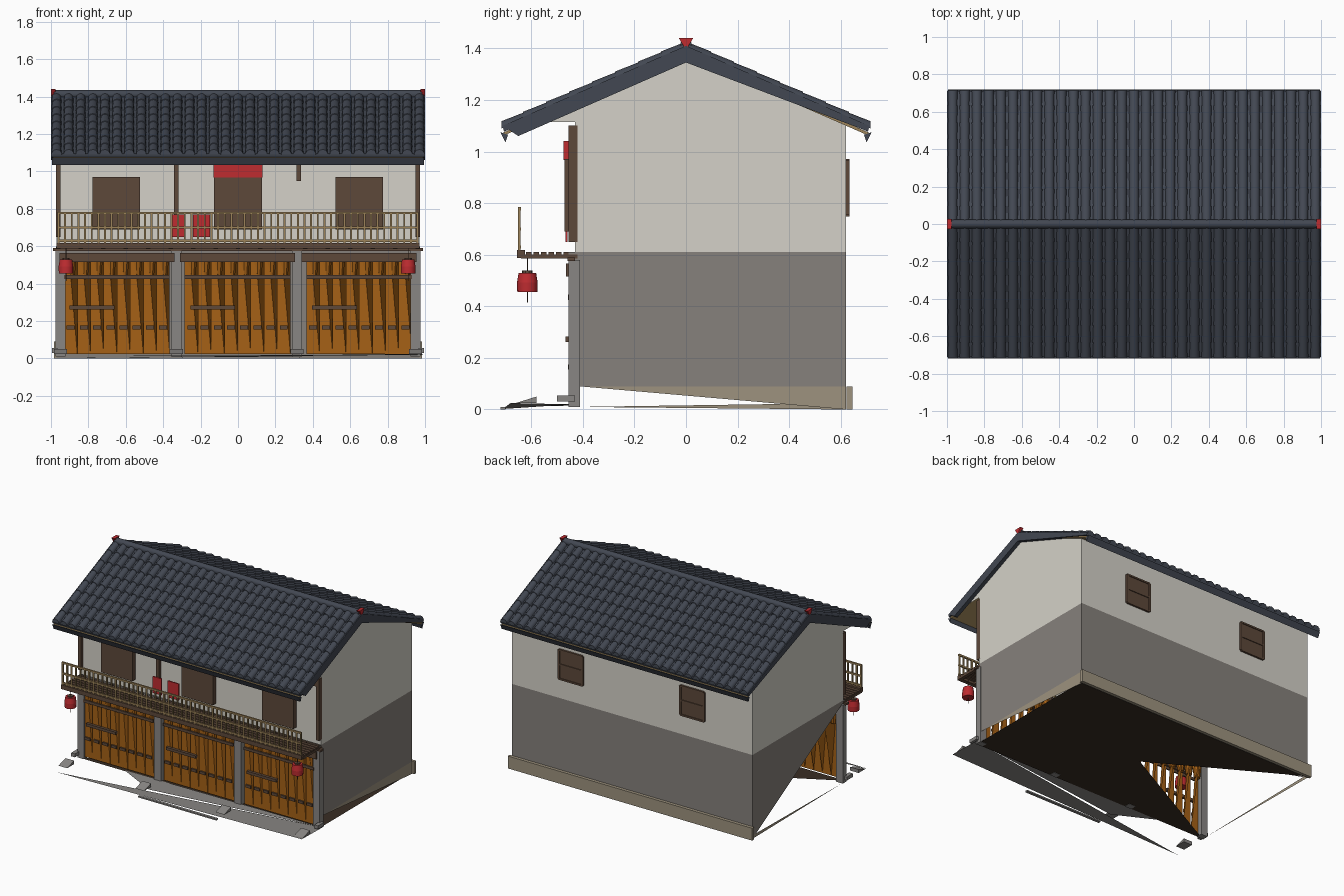
import bpy, bmesh, math
from mathutils import Vector, Matrix

if "Cube" in bpy.data.objects:
    bpy.data.objects.remove(bpy.data.objects["Cube"])


def material(name, r, g, b):
    m = bpy.data.materials.new(name)
    m.use_nodes = True
    m.diffuse_color = (r, g, b, 1)
    m.node_tree.nodes["Principled BSDF"].inputs["Base Color"].default_value = (r, g, b, 1)
    return m


PLASTER = material("white plaster", 0.66, 0.64, 0.58)
RENDER = material("grey render", 0.24, 0.22, 0.2)
SLATE = material("slate tile", 0.055, 0.064, 0.085)
WOOD = material("dark wood", 0.11, 0.065, 0.042)
ORANGE = material("orange wood", 0.38, 0.12, 0.008)
BAMBOO = material("bamboo", 0.34, 0.23, 0.1)
TAN = material("tan stone", 0.34, 0.29, 0.21)
STONE = material("grey stone", 0.25, 0.24, 0.23)
RED = material("red", 0.52, 0.025, 0.03)
FLOOR = material("dark floor", 0.04, 0.026, 0.017)


class Part:
    """Gathers simple shapes into one named object."""

    def __init__(self):
        self.bm = bmesh.new()

    def box(self, x0, x1, y0, y1, z0, z1):
        m = Matrix.LocRotScale(Vector((x0 + x1, y0 + y1, z0 + z1)) / 2, None,
                               Vector((x1 - x0, y1 - y0, z1 - z0)))
        bmesh.ops.create_cube(self.bm, size=1, matrix=m)
        return self

    def face(self, *points):
        self.bm.faces.new([self.bm.verts.new(p) for p in points])
        return self

    def prism(self, x0, x1, profile):
        """Extrudes a (y, z) outline along x."""
        a = [self.bm.verts.new((x0, y, z)) for y, z in profile]
        b = [self.bm.verts.new((x1, y, z)) for y, z in profile]
        fs = [self.bm.faces.new(a), self.bm.faces.new(b[::-1])]
        for i in range(len(a)):
            fs.append(self.bm.faces.new((a[i - 1], b[i - 1], b[i], a[i])))
        bmesh.ops.recalc_face_normals(self.bm, faces=fs)
        return self

    def cylinder(self, x, y, z0, z1, r0, r1, sides=12):
        bmesh.ops.create_cone(self.bm, cap_ends=True, segments=sides, radius1=r0, radius2=r1,
                              depth=z1 - z0, matrix=Matrix.Translation((x, y, (z0 + z1) / 2)))
        return self

    def finish(self, name, mat, smooth=False):
        me = bpy.data.meshes.new(name)
        self.bm.to_mesh(me)
        self.bm.free()
        me.materials.append(mat)
        ob = bpy.data.objects.new(name, me)
        bpy.context.collection.objects.link(ob)
        if smooth:
            bpy.ops.object.select_all(action='DESELECT')
            ob.select_set(True)
            bpy.context.view_layer.objects.active = ob
            bpy.ops.object.shade_smooth_by_angle(angle=math.radians(40))
        return ob


W, FRONT, BACK = 0.97, -0.455, 0.62
MID, TOP = 0.61, 1.115


def roof_z(y, drop=0):
    return 1.425 - 0.437 * abs(y) - drop


# Lower walls: the right-hand end is cut back to a triangle
Part().face((W, FRONT, 0.09), (W, BACK, 0.09), (W, BACK, MID), (W, FRONT, MID)) \
      .face((W, BACK, 0), (-W, BACK, 0), (-W, BACK, MID), (W, BACK, MID)) \
      .face((-W, BACK, 0), (-W, FRONT, MID), (-W, BACK, MID)) \
      .finish("lower_walls", RENDER)

# Upper walls and gables
upper = Part()
for s in (-1, 1):
    pts = [(s * W, y, z) for y, z in ((-0.43, MID), (BACK, MID), (BACK, TOP), (-0.43, TOP))]
    upper.face(*pts[::s])
    pts = [(s * W, y, z) for y, z in ((-0.53, TOP), (BACK, TOP), (0, 1.36))]
    upper.face(*pts[::s])
upper.face((-W, -0.43, MID), (W, -0.43, MID), (W, -0.43, TOP), (-W, -0.43, TOP))
upper.face((W, BACK, MID), (-W, BACK, MID), (-W, BACK, TOP), (W, BACK, TOP))
upper.finish("upper_walls", PLASTER)

# Floor with a notch, plinth and paving
Part().face((-W, FRONT, 0.012), (0, 0.06, 0.012), (-W, BACK, 0.012), (W, BACK, 0.012),
            (W, FRONT, 0.012)).finish("floor", FLOOR)
plinth = Part().box(-0.985, 0.985, BACK + 0.002, 0.645, 0, 0.09)
plinth.face((W, FRONT + 0.04, 0.09), (W, BACK, 0), (W, BACK, 0.09))
plinth.face((-W, FRONT + 0.04, 0.01), (-W, BACK, 0.025), (-W, BACK, 0))
plinth.finish("plinth", TAN)
Part().face((0.99, -0.44, 0.02), (-0.97, -0.71, 0.002), (0.99, -0.68, 0.025)) \
      .face((0.99, -0.44, 0.02), (-0.6, -0.45, 0.015), (-0.3, -0.6, 0.012)) \
      .finish("paving", STONE)
Part().box(-0.3, 0.33, -0.72, -0.7, 0, 0.01).finish("front_step", STONE)

# Ground-floor columns and their foot stones
columns, feet = Part(), Part()
for x in (-0.95, -0.33, 0.315, 0.95):
    columns.box(x - 0.027, x + 0.027, FRONT, -0.41, 0.01, 0.58)
    feet.prism(x - 0.035, x + 0.035, [(-0.66, 0.025), (-0.58, 0.025), (-0.58, 0.05)])
for s in (-1, 1):
    feet.box(s * 0.98 - 0.015, s * 0.98 + 0.015, -0.5, -0.43, 0.03, 0.055)
columns.finish("columns", STONE)
feet.finish("foot_stones", STONE)

# Shopfront: twisted shutter leaves with rails and lintels
leaves, rails = Part(), Part()
Z0, Z1, Y = 0.025, 0.53, -0.445
for x0, x1 in ((-0.93, -0.365), (-0.285, 0.28), (0.365, 0.93)):
    w = (x1 - x0) / 8
    for i in range(8):
        a, b = x0 + i * w, x0 + (i + 1) * w
        leaves.face((a, Y, Z0), (b, Y, Z0), (a + 0.4 * w, Y, Z1), (a, Y, Z1))
        leaves.face((b, Y, Z0), (b, Y + 0.1, Z1), (a + 0.4 * w, Y, Z1))
        leaves.cylinder((a + b) / 2, Y + 0.025, 0.43, Z1, 0.3 * w, 0.46 * w, 10)
        rails.box(a + 0.2 * w, b - 0.2 * w, Y - 0.012, Y - 0.002, 0.155, 0.175)
    rails.box(x0, x1, Y - 0.012, Y - 0.002, 0.425, 0.445)
    rails.box(x0 + 0.03, x0 + 0.27, Y - 0.022, Y - 0.002, 0.262, 0.282)
    rails.box(x0 - 0.025, x1 + 0.025, FRONT - 0.01, -0.41, 0.515, 0.565)
leaves.finish("shutter_leaves", ORANGE)
rails.finish("shutter_rails_and_lintels", WOOD)

# Balcony deck, slats and joists
deck = Part().box(-0.99, 0.99, -0.46, -0.43, 0.575, 0.59)
deck.box(-W, W, -0.655, -0.625, 0.587, 0.618)
for i in range(6):
    y = -0.62 + i * 0.029
    deck.box(-W, W, y, y + 0.021, 0.6, 0.61)
for i in range(17):
    x = -0.96 + i * 0.12
    deck.box(x - 0.012, x + 0.012, -0.64, -0.42, 0.585, 0.6)
deck.finish("balcony_deck", WOOD)

# Bamboo railing
rail = Part()
for z in (0.63, 0.7, 0.778):
    rail.box(-0.965, 0.965, -0.652, -0.64, z - 0.006, z + 0.006)
for i in range(55):
    x = -0.96 + i * 1.92 / 54
    rail.box(x - 0.005, x + 0.005, -0.651, -0.641, 0.61, 0.78)
rail.finish("balcony_railing", BAMBOO)

# Upper posts and eave beam
posts = Part().box(-W, W, FRONT, -0.43, 1.04, 1.1)
for x, z in ((-0.96, 0.65), (-0.33, 0.65), (0.325, 0.95), (0.96, 0.65)):
    posts.box(x - 0.012, x + 0.012, FRONT, -0.42, z, 1.1)
posts.finish("upper_posts", WOOD)


# Window shutters: panel with framing boards
def window(part, x, w, z0, z1, wall, out):
    def slab(xa, xb, za, zb, d0, d1):
        ya, yb = sorted((wall + out * d0, wall + out * d1))
        part.box(xa, xb, ya, yb, za, zb)
    slab(x - w, x + w, z0, z1, 0, 0.008)
    for s in (-1, 1):
        slab(x + s * w - 0.008, x + s * w + 0.008, z0, z1, 0, 0.014)
    for z in (z0, (z0 + z1) / 2, z1):
        slab(x - w, x + w, z - 0.006, z + 0.006, 0, 0.014)


windows = Part()
for x in (-0.65, 0, 0.648):
    windows.box(x - 0.127, x + 0.127, -0.47, -0.432, 0.69, 0.97)
for x in (-0.49, 0.49):
    window(windows, x, 0.095, 0.755, 0.965, BACK, 1)
windows.finish("window_shutters", WOOD)

# Red sign boards
Part().box(-0.13, 0.13, -0.475, -0.455, 0.968, 1.04) \
      .box(-0.36, -0.29, -0.468, -0.46, 0.65, 0.77) \
      .box(-0.24, -0.15, -0.468, -0.46, 0.65, 0.77).finish("sign_boards", RED)

# Roof slabs, barge boards, soffits and eave strips
roof, soffit = Part(), Part()
for s in (-1, 1):
    roof.prism(-1, 1, [(0, roof_z(0, 0.02)), (s * 0.71, roof_z(0.71, 0.02)),
                       (s * 0.705, roof_z(0.705, 0.04)), (0, roof_z(0, 0.04))])
    soffit.prism(-0.99, 0.99, [(s * 0.44, roof_z(0.44, 0.042)), (s * 0.71, roof_z(0.71, 0.042)),
                               (s * 0.7, roof_z(0.7, 0.054)), (s * 0.44, roof_z(0.44, 0.054))])
    roof.prism(-0.995, 0.995, [(s * 0.72, 1.075), (s * 0.69, 1.065), (s * 0.7, 1.035)])
    end = (-0.65, 1.06) if s < 0 else (0.7, 1.08)
    for x in (-1, 0.972):
        roof.prism(x, x + 0.028, [(0, roof_z(0, 0.015)), (s * 0.71, roof_z(0.71, 0.015)),
                                  end, (0, 1.345)])
roof.finish("roof_slabs", SLATE)
soffit.finish("eave_soffits", BAMBOO)

# Overlapping rounded cover tiles in columns
tiles = Part()
COLS, ROWS, ARC = 31, 8, 6
for s in (-1, 1):
    for c in range(COLS):
        x = -0.97 + c * 1.94 / (COLS - 1)
        for r in range(ROWS):
            rings = []
            for t, rad in ((r, 0.024), (r + 1.08, 0.028)):
                y = min(0.715, 0.715 * t / ROWS)
                rings.append([tiles.bm.verts.new((x + rad * math.cos(math.pi * k / ARC), s * y,
                              roof_z(y, 0.023) + rad * math.sin(math.pi * k / ARC)))
                              for k in range(ARC + 1)])
            a, b = rings
            fs = [tiles.bm.faces.new((a[k], a[k + 1], b[k + 1], b[k])[::-s]) for k in range(ARC)]
            fs.append(tiles.bm.faces.new(b[::-s]))
tiles.finish("cover_tiles", SLATE, True)

# Ridge cap and red end pieces
ring = [(0.024 * math.cos(math.tau * k / 10), 1.412 + 0.024 * math.sin(math.tau * k / 10))
        for k in range(10)]
Part().prism(-0.985, 0.985, ring).finish("ridge_cap", SLATE, True)
ends = Part()
for x in (-1, 0.975):
    ends.prism(x, x + 0.025, [(-0.028, 1.44), (0.028, 1.44), (0, 1.393)])
ends.finish("ridge_ends", RED)

# Hanging lanterns
lanterns, cords = Part(), Part()
for x in (-0.92, 0.91):
    lanterns.cylinder(x, -0.615, 0.455, 0.492, 0.039, 0.04, 14)
    lanterns.cylinder(x, -0.615, 0.492, 0.53, 0.04, 0.034, 14)
    cords.cylinder(x, -0.615, 0.53, 0.538, 0.02, 0.02, 10)
    cords.cylinder(x, -0.615, 0.415, 0.59, 0.002, 0.002, 5)
lanterns.finish("lanterns", RED, True)
cords.finish("lantern_cords", WOOD)
